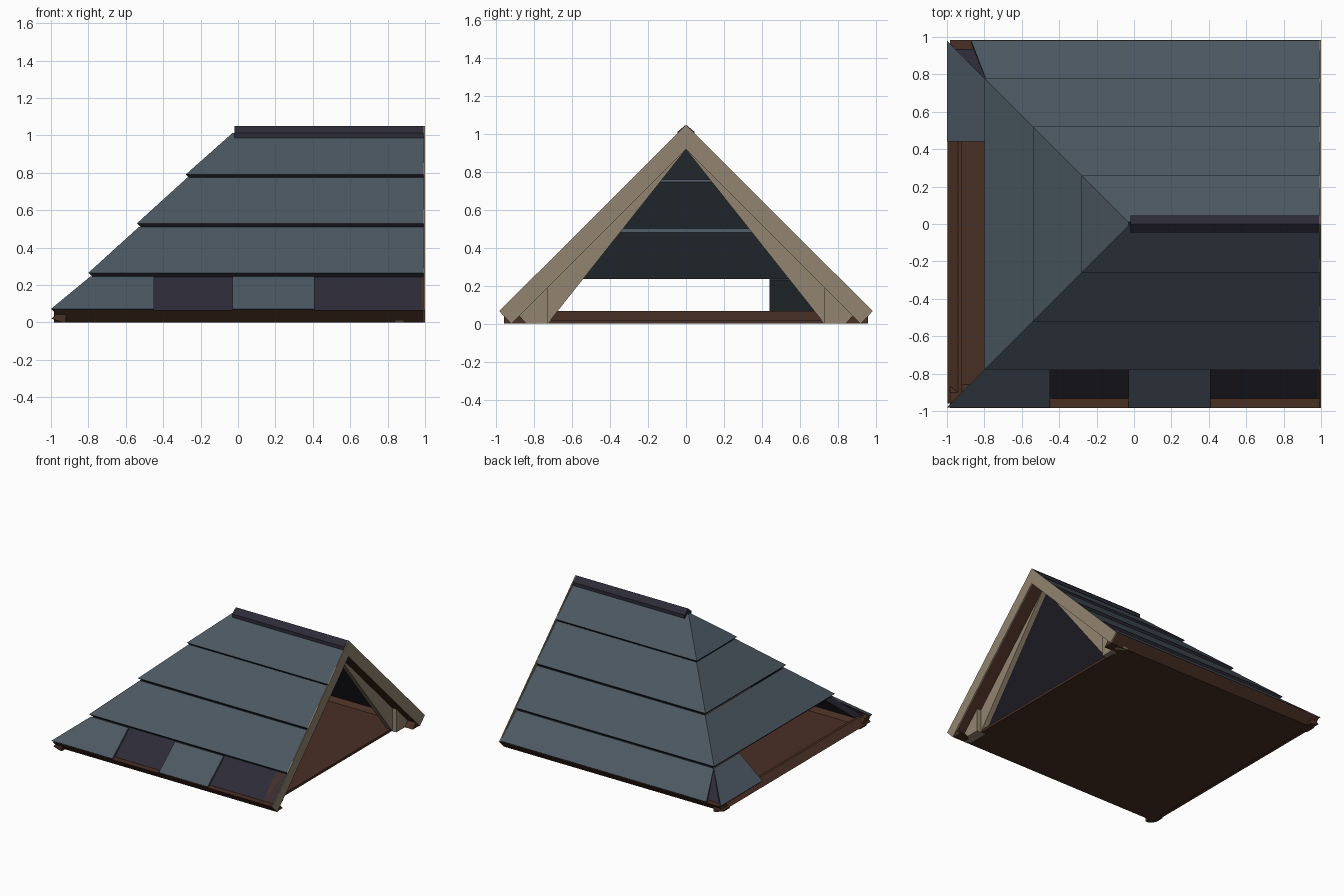
import bpy, bmesh

cube = bpy.data.objects.get("Cube")
if cube:
    bpy.data.objects.remove(cube, do_unlink=True)


def material(name, rgb):
    m = bpy.data.materials.new(name)
    m.use_nodes = True
    m.diffuse_color = (*rgb, 1)
    m.node_tree.nodes["Principled BSDF"].inputs["Base Color"].default_value = (*rgb, 1)
    return m


SLATE = material("slate grey", (0.07, 0.096, 0.12))
DARK = material("dark violet", (0.026, 0.024, 0.038))
BROWN = material("dark brown wood", (0.067, 0.029, 0.018))
TAN = material("tan wood", (0.29, 0.235, 0.16))


def finish(name, bm, mats):
    bmesh.ops.remove_doubles(bm, verts=bm.verts, dist=0.0002)
    bmesh.ops.recalc_face_normals(bm, faces=bm.faces)
    mesh = bpy.data.meshes.new(name)
    bm.to_mesh(mesh)
    bm.free()
    for m in mats:
        mesh.materials.append(m)
    obj = bpy.data.objects.new(name, mesh)
    bpy.context.collection.objects.link(obj)


def extrude(name, pts, x0, x1, mat):
    """Extrude a (y, z) profile along x."""
    bm = bmesh.new()
    face = bm.faces.new([bm.verts.new((x0, y, z)) for y, z in pts])
    out = bmesh.ops.extrude_face_region(bm, geom=[face])
    verts = [v for v in out["geom"] if isinstance(v, bmesh.types.BMVert)]
    bmesh.ops.translate(bm, verts=verts, vec=(x1 - x0, 0, 0))
    finish(name, bm, [mat])


def both_sides(name, pts, x0, x1, mat):
    for label, s in (("left_half", 1), ("right_half", -1)):
        extrude(f"{name}_{label}", [(s * y, z) for y, z in pts], x0, x1, mat)


# Each slope maps (along, distance from ridge, height) to a position
SLOPES = {
    "front": lambda u, d, z: (u, -d, z),
    "back": lambda u, d, z: (u, d, z),
    "hip": lambda u, d, z: (-d - 0.02, u, z),
}


def course(name, slope, low, high, thick, start, end, mats):
    """Sloping slab; start and end give the position along for a distance."""
    bm = bmesh.new()
    place = SLOPES[slope]
    rings = []
    for off in (0, thick):
        ring = []
        for (d, z), limits in ((low, (start, end)), (high, (end, start))):
            dd = max(d - off, 0)
            ring += [bm.verts.new(place(f(dd), dd, z - off)) for f in limits]
        rings.append(ring)
    top, under = rings
    bm.faces.new(top)
    bm.faces.new(under)
    for i in range(4):
        j = (i + 1) % 4
        f = bm.faces.new((top[i], top[j], under[j], under[i]))
        f.material_index = min(1, len(mats) - 1) if i == 0 else 0
    finish(name, bm, mats)


def at(value):
    return lambda d: value


def mitre(d):
    return -d - 0.02


END = 0.992
TILES = [SLATE, DARK]

# Upper shingle courses on the three slopes
ROWS = [((0.78, 0.265), (0.51, 0.51)),
        ((0.52, 0.53), (0.25, 0.775)),
        ((0.26, 0.79), (0.01, 1.012))]
for i, (low, high) in enumerate(ROWS, 2):
    for side in ("front", "back"):
        course(f"{side}_shingle_course_{i}", side, low, high, 0.028, mitre, at(END), TILES)
    course(f"hip_shingle_course_{i}", "hip", low, high, 0.028,
           lambda d: -d, lambda d: d, TILES)

# Lowest course, with missing patches
LOW, HIGH = (0.98, 0.072), (0.77, 0.245)
course("front_eave_shingles_corner", "front", LOW, HIGH, 0.012, mitre, at(-0.45), TILES)
course("front_eave_shingles_middle", "front", LOW, HIGH, 0.012, at(-0.03), at(0.41), TILES)
course("back_eave_shingles", "back", LOW, HIGH, 0.012,
       lambda d: max(mitre(d), -0.87), at(END), TILES)
course("hip_eave_shingles", "hip", LOW, HIGH, 0.015, at(0.44), lambda d: d, TILES)

# Dark underlay below the long slopes
for side in ("front", "back"):
    course(f"{side}_underlay", side, (0.95, 0.05), (0, 1.0), 0.03, mitre, at(0.98), [DARK])

# Ridge cap
extrude("ridge_cap", [(0, 1.05), (0.045, 1.012), (0.045, 0.985),
                      (-0.045, 0.985), (-0.045, 1.012)], -0.02, END, DARK)

# Floor and eave boards
extrude("floor", [(-0.92, 0), (0.92, 0), (0.92, 0.02), (-0.92, 0.02)], -0.95, 0.88, BROWN)
both_sides("eave_board", [(0.983, 0.066), (0.92, 0), (0.84, 0), (0.9, 0.066)],
           -0.985, END, BROWN)
bm = bmesh.new()
ends = [[bm.verts.new((x, y, z)) for x, z in
         ((-0.94, 0.066), (-0.998, 0.02), (-0.94, 0), (-0.92, 0), (-0.92, 0.066))]
        for y in (-0.96, 0.96)]
for ring in ends:
    bm.faces.new(ring)
for i in range(5):
    j = (i + 1) % 5
    bm.faces.new((ends[0][i], ends[0][j], ends[1][j], ends[1][i]))
finish("hip_eave_board", bm, [BROWN])

# Gable end: barge boards, soffit, recessed braces and corner posts
both_sides("barge_board", [(0, 1.05), (0.985, 0.066), (0.92, 0), (0, 0.92)], END, 1.0, TAN)
both_sides("gable_soffit", [(0, 1.0), (0.95, 0.05), (0.915, 0.005), (0, 0.92)],
           0.88, END, BROWN)
both_sides("gable_brace", [(0, 0.94), (0.93, 0.01), (0.92, 0), (0.73, 0), (0, 0.92)],
           0.84, 0.885, TAN)
both_sides("gable_post", [(0.73, 0), (0.73, 0.19), (0.92, 0)], 0.84, 0.92, TAN)
